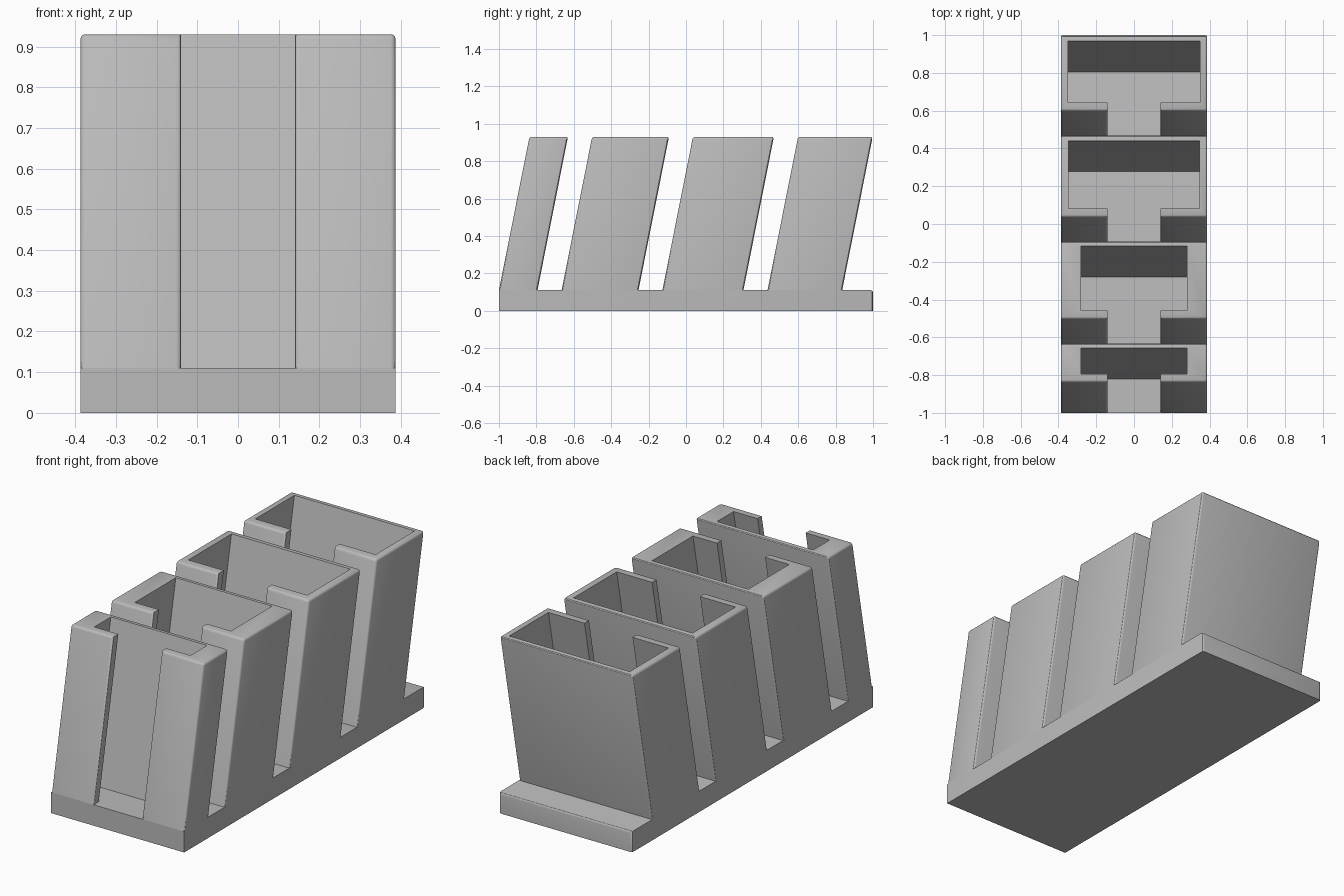
import bpy
import bmesh
from mathutils import Matrix, Vector

if "Cube" in bpy.data.objects:
    bpy.data.objects.remove(bpy.data.objects["Cube"], do_unlink=True)

HALF_W = 0.387    # half width of base and holders
FLOOR = 0.11      # top of the base
TOP = 0.93        # rim height
LEAN = 0.163      # backward shift from floor to rim
SLOT = 0.14       # half width of the front slot
ROUND = 0.012

grey = bpy.data.materials.new("grey plastic")
grey.use_nodes = True
colour = (0.5, 0.5, 0.5, 1)
grey.diffuse_color = colour
grey.node_tree.nodes["Principled BSDF"].inputs["Base Color"].default_value = colour


def extrude_profile(name, points, z0, z1, lean, is_rounded):
    """Extrude a plan outline upward, round the chosen edges, then lean it back."""
    bm = bmesh.new()
    face = bm.faces.new([bm.verts.new((x, y, z0)) for x, y in points])
    lifted = bmesh.ops.extrude_face_region(bm, geom=[face])["geom"]
    bmesh.ops.translate(bm, vec=(0, 0, z1 - z0),
                        verts=[v for v in lifted if isinstance(v, bmesh.types.BMVert)])
    bmesh.ops.recalc_face_normals(bm, faces=bm.faces)
    edges = [e for e in bm.edges
             if max(v.co.z for v in e.verts) > z0 + ROUND
             and all(is_rounded(v.co) for v in e.verts)]
    bmesh.ops.bevel(bm, geom=edges, offset=ROUND, segments=3, profile=0.5,
                    affect='EDGES', clamp_overlap=True)
    shear = Matrix.Identity(4)
    shear[1][2] = lean / (z1 - z0)
    shear[1][3] = -z0 * shear[1][2]
    bm.transform(shear)
    mesh = bpy.data.meshes.new(name)
    bm.to_mesh(mesh)
    bm.free()
    mesh.materials.append(grey)
    obj = bpy.data.objects.new(name, mesh)
    bpy.context.collection.objects.link(obj)
    bpy.ops.object.select_all(action='DESELECT')
    obj.select_set(True)
    bpy.context.view_layer.objects.active = obj
    bpy.ops.object.shade_smooth_by_angle()
    return obj


def holder(name, front, back, inner_front, inner_back, inner_half):
    """Slotted pocket: C-shaped outline, open at the top and down the front."""
    half = [(SLOT, inner_front), (SLOT, front), (HALF_W, front), (HALF_W, back)]
    inner = [(inner_half, inner_back), (inner_half, inner_front)]
    right = inner + half
    outline = right + [(-x, y) for x, y in reversed(right)]

    # Only the outer shell is rounded; the pocket keeps crisp edges
    def outer(co):
        return (abs(co.y - front) < 1e-4 or abs(co.y - back) < 1e-4)

    return extrude_profile(name, outline, FLOOR, TOP, LEAN, outer)


# Base slab
extrude_profile("base", [(-HALF_W, -1), (HALF_W, -1), (HALF_W, 1), (-HALF_W, 1)],
                0, FLOOR, 0, lambda co: co.y > 0 or co.z < FLOOR / 2)

# Holders: floor-level front, back, pocket front, pocket back, pocket half width
holder("front_holder", -1.0, -0.794, -0.958, -0.82, 0.28)
holder("second_holder", -0.665, -0.254, -0.621, -0.28, 0.28)
holder("third_holder", -0.126, 0.307, -0.081, 0.277, 0.346)
holder("rear_holder", 0.436, 0.835, 0.481, 0.806, 0.35)
